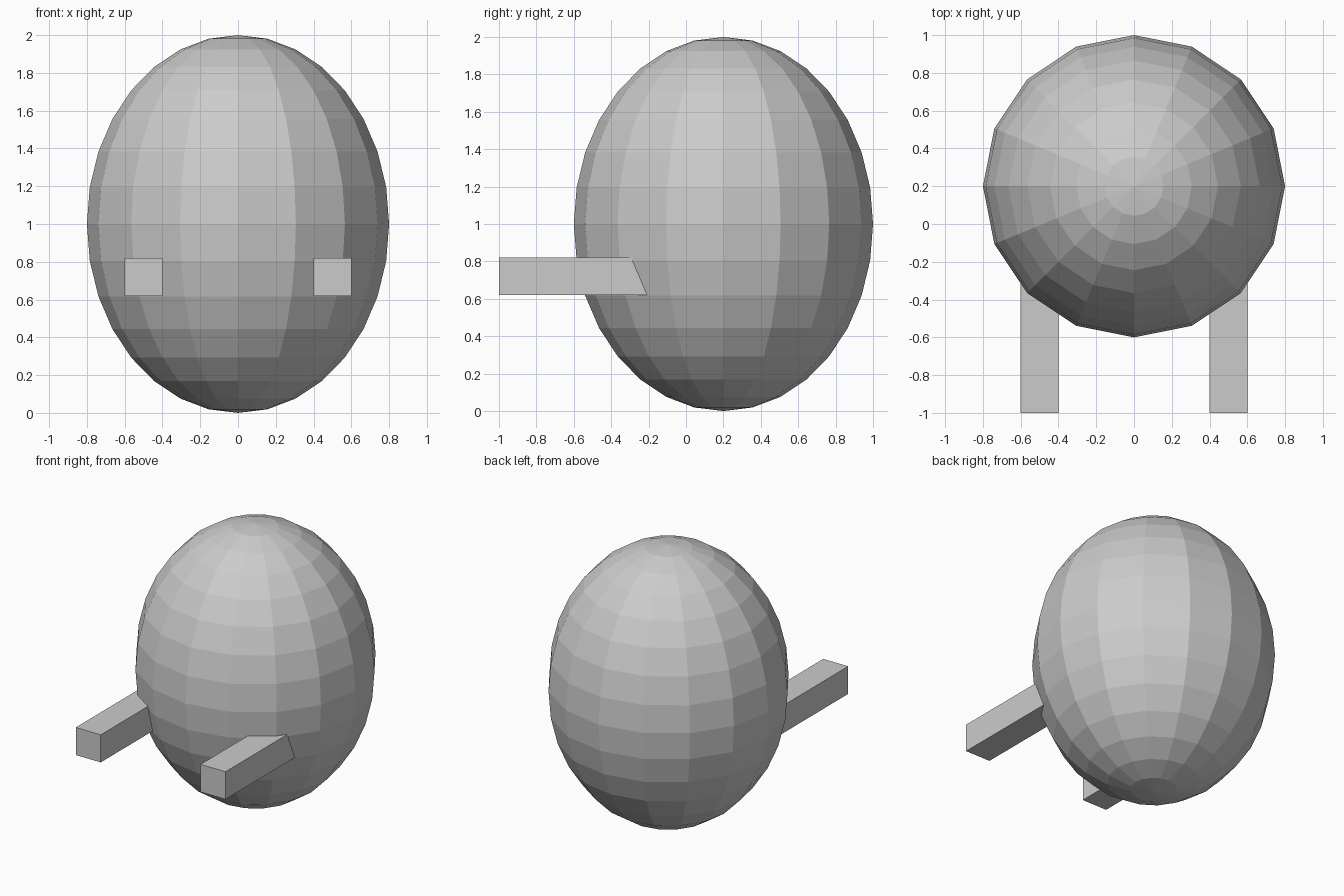
import bpy

cube = bpy.data.objects.get("Cube")
if cube:
    bpy.data.objects.remove(cube, do_unlink=True)

# Single plain grey for every part
GREY = (0.6, 0.6, 0.6, 1)
grey = bpy.data.materials.new("light grey")
grey.use_nodes = True
grey.diffuse_color = GREY
grey.node_tree.nodes["Principled BSDF"].inputs["Base Color"].default_value = GREY


def finish(name, scale):
    """Name, size, flat-shade and colour the newly added primitive."""
    obj = bpy.context.object
    obj.name = name
    obj.scale = scale
    bpy.ops.object.transform_apply(location=False, rotation=False, scale=True)
    bpy.ops.object.shade_flat()
    obj.data.materials.append(grey)
    return obj


# Faceted egg-shaped body
bpy.ops.mesh.primitive_uv_sphere_add(segments=16, ring_count=16, radius=1,
                                     location=(0, 0.2, 1))
finish("body", (0.8, 0.8, 1))

# Square arms reaching forward, with their back ends sunk into the body
for side, name in ((1, "left_arm"), (-1, "right_arm")):
    bpy.ops.mesh.primitive_cube_add(size=1, location=(side * 0.5, -0.5, 0.72))
    finish(name, (0.2, 1, 0.2))
